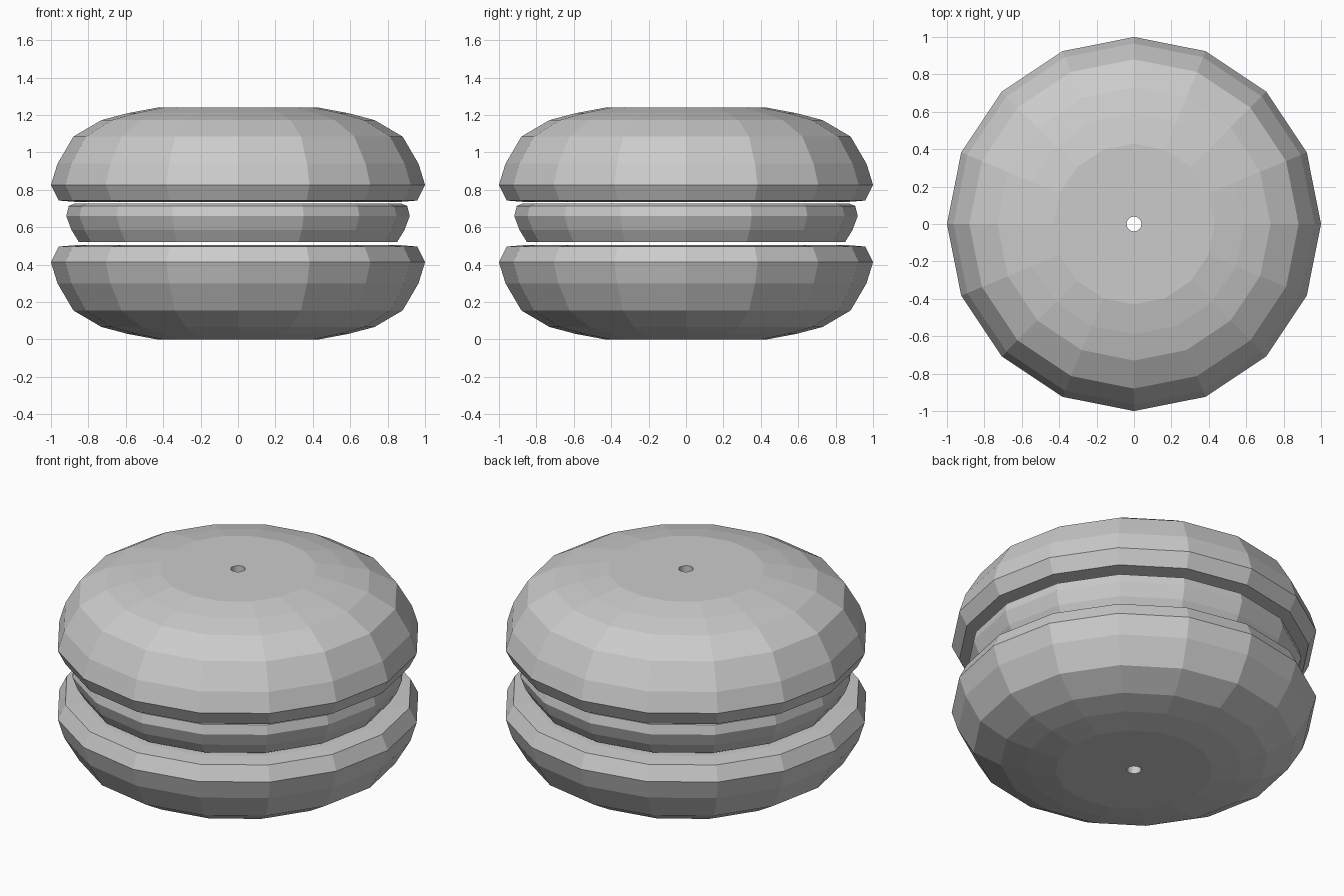
import bpy, bmesh
from math import cos, sin, tau

if "Cube" in bpy.data.objects:
    bpy.data.objects.remove(bpy.data.objects["Cube"])

SIDES = 16
HOLE = 0.04


def lathe(name, profile):
    """Revolve a closed (radius, z) profile around the z axis."""
    bm = bmesh.new()
    rings = [[bm.verts.new((r * cos(tau * i / SIDES), r * sin(tau * i / SIDES), z))
              for i in range(SIDES)] for r, z in profile]
    for a, b in zip(rings, rings[1:] + rings[:1]):
        for i in range(SIDES):
            j = (i + 1) % SIDES
            bm.faces.new((a[i], a[j], b[j], b[i]))
    bmesh.ops.recalc_face_normals(bm, faces=bm.faces)
    mesh = bpy.data.meshes.new(name)
    bm.to_mesh(mesh)
    bm.free()
    obj = bpy.data.objects.new(name, mesh)
    bpy.context.collection.objects.link(obj)
    return obj


# Domed biscuit shell, from the base centre out to the rim and back in
shell = [(HOLE, 0), (0.43, 0), (0.59, 0.03), (0.73, 0.067), (0.88, 0.155),
         (0.965, 0.30), (1.0, 0.413), (0.958, 0.497), (0.86, 0.505), (HOLE, 0.505)]
lathe("bottom_shell", shell)

# Top shell is the same profile mirrored
lathe("top_shell", [(r, 1.24 - z) for r, z in shell])

# Filling disc between the shells
lathe("filling", [(HOLE, 0.52), (0.85, 0.52), (0.89, 0.585), (0.918, 0.66),
                  (0.905, 0.714), (0.87, 0.728), (HOLE, 0.728)])
